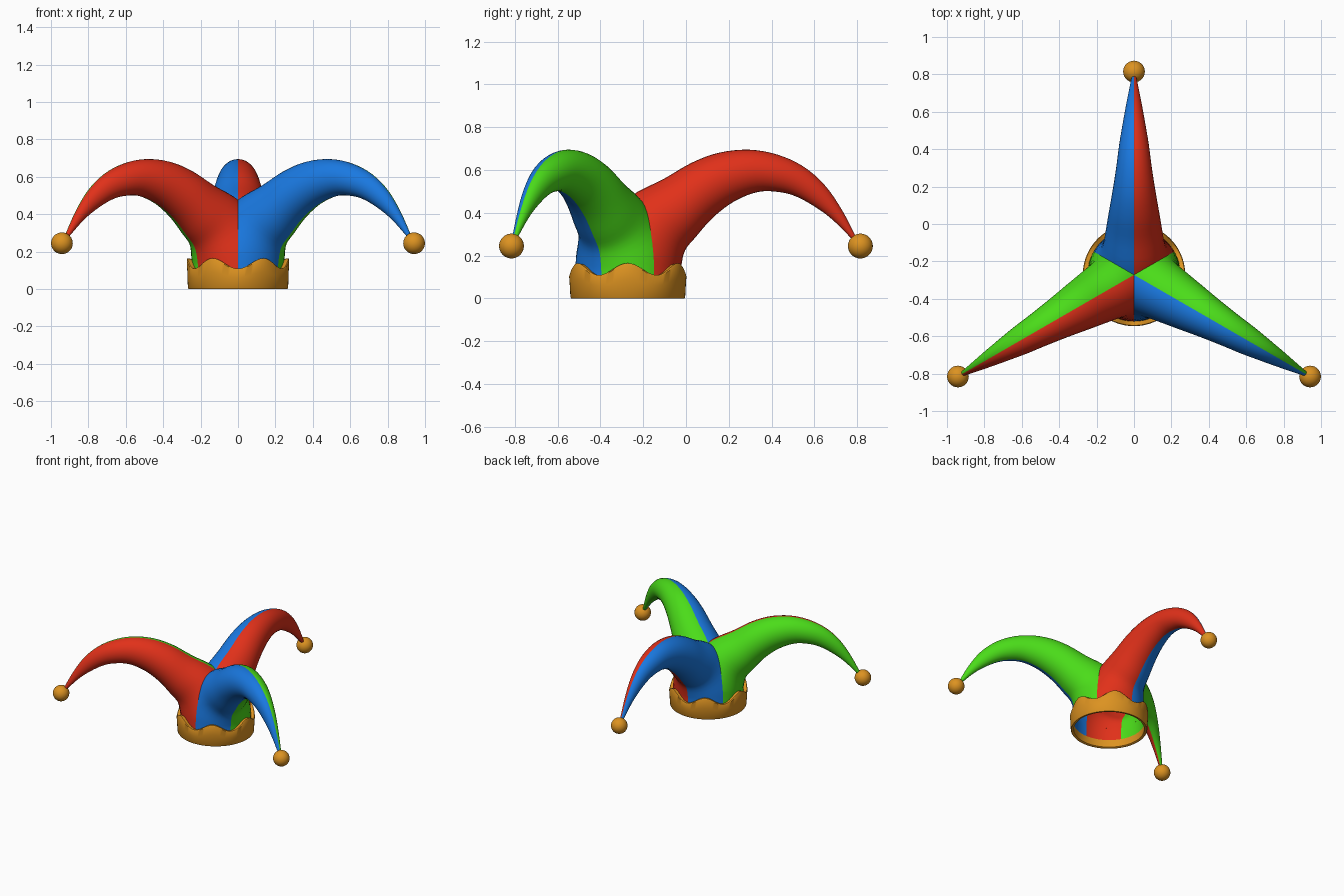
import bpy, bmesh, math
from mathutils import Vector, Matrix

if "Cube" in bpy.data.objects:
    bpy.data.objects.remove(bpy.data.objects["Cube"])

CY = -0.272          # y of the hat axis


def mat(name, rgb):
    m = bpy.data.materials.new(name)
    m.diffuse_color = (*rgb, 1)
    m.use_nodes = True
    m.node_tree.nodes["Principled BSDF"].inputs["Base Color"].default_value = m.diffuse_color
    return m


RED = mat("red", (0.75, 0.03, 0.01))
BLUE = mat("blue", (0.01, 0.19, 0.75))
GREEN = mat("green", (0.07, 0.72, 0.01))
GOLD = mat("gold", (0.72, 0.29, 0.015))


def finish(bm, name, mats, angle=40):
    me = bpy.data.meshes.new(name)
    bm.to_mesh(me)
    bm.free()
    ob = bpy.data.objects.new(name, me)
    bpy.context.collection.objects.link(ob)
    for m in mats:
        me.materials.append(m)
    bpy.ops.object.select_all(action='DESELECT')
    ob.select_set(True)
    bpy.context.view_layer.objects.active = ob
    bpy.ops.object.shade_smooth_by_angle(angle=math.radians(angle))
    return ob


def smooth_rows(rows, n):
    # Catmull-Rom interpolation between section rows
    out = []
    for i in range(len(rows) - 1):
        p0, p1 = rows[max(i - 1, 0)], rows[i]
        p2, p3 = rows[i + 1], rows[min(i + 2, len(rows) - 1)]
        for k in range(n):
            t = k / n
            out.append([0.5 * (2 * b + (c - a) * t + (2 * a - 5 * b + 4 * c - d) * t * t
                               + (3 * b - a - 3 * c + d) * t ** 3)
                        for a, b, c, d in zip(p0, p1, p2, p3)])
    out.append(rows[-1])
    return out


# Horn sections: top (s, z), underside (s, z), half width; s is distance from the axis
SECTIONS = [
    (-.25, .05, .25, .05, .25),
    (-.235, .15, .248, .10, .245),
    (-.16, .30, .25, .15, .225),
    (0, .468, .268, .225, .172),
    (.17, .56, .32, .29, .150),
    (.30, .635, .40, .38, .132),
    (.43, .682, .50, .455, .112),
    (.57, .695, .61, .498, .093),
    (.70, .672, .71, .497, .078),
    (.82, .617, .79, .475, .061),
    (.92, .53, .88, .425, .044),
    (1.0, .415, .96, .365, .028),
    (1.068, .285, .05 + 1.0, .275, .012),
]


def horn(name, heading, right_mat, left_mat):
    bm = bmesh.new()
    seg = 32
    rings = []
    for ts, tz, bs, bz, w in smooth_rows(SECTIONS, 4):
        ring = []
        for j in range(seg):
            a = 2 * math.pi * j / seg
            c = math.cos(a)
            ring.append(bm.verts.new(((ts + bs) / 2 + c * (ts - bs) / 2, w * math.sin(a),
                                      (tz + bz) / 2 + c * (tz - bz) / 2)))
        rings.append(ring)
    for r0, r1 in zip(rings, rings[1:]):
        for j in range(seg):
            k = (j + 1) % seg
            bm.faces.new((r0[j], r0[k], r1[k], r1[j]))
    bm.faces.new(rings[-1])
    bmesh.ops.recalc_face_normals(bm, faces=bm.faces)
    # trim to a 120 degree wedge so the three horns meet in clean valleys, split at the middle
    for side in (1, -1):
        bmesh.ops.bisect_plane(bm, geom=bm.verts[:] + bm.edges[:] + bm.faces[:], dist=1e-5,
                               plane_co=(0, 0, 0), clear_outer=True,
                               plane_no=(-math.sin(math.pi / 3), side * 0.5, 0))
    bmesh.ops.bisect_plane(bm, geom=bm.verts[:] + bm.edges[:] + bm.faces[:], dist=1e-5,
                           plane_co=(0, 0, 0), plane_no=(0, 1, 0))
    for f in bm.faces:
        f.material_index = 1 if f.calc_center_median().y > 0 else 0
    bm.transform(Matrix.Translation((0, CY, 0)) @ Matrix.Rotation(heading, 4, 'Z'))
    finish(bm, name, [right_mat, left_mat])


def bell(name, heading):
    bm = bmesh.new()
    bmesh.ops.create_uvsphere(bm, u_segments=28, v_segments=18, radius=0.058)
    bm.transform(Matrix.Translation((1.087 * math.cos(heading),
                                     CY + 1.087 * math.sin(heading), 0.245)))
    finish(bm, name, [GOLD])


# Three two-coloured horns with bells
for label, deg, right, left in (("back", 90, RED, BLUE),
                                ("left", 210, GREEN, RED),
                                ("right", 330, BLUE, GREEN)):
    horn(label + "_horn", math.radians(deg), right, left)
    bell(label + "_bell", math.radians(deg))

# Headband with a wavy upper edge
bm = bmesh.new()
N = 96
cols = []
for i in range(N):
    a = 2 * math.pi * i / N
    top = 0.137 + 0.028 * math.cos(6 * a)
    prof = [(.247, .06), (.247, .004), (.252, 0), (.264, 0), (.268, .006),
            (.271, top * .55), (.274, top - .006), (.270, top), (.248, top - .004)]
    cols.append([bm.verts.new((r * math.cos(a), CY + r * math.sin(a), z)) for r, z in prof])
for i in range(N):
    c0, c1 = cols[i], cols[(i + 1) % N]
    for j in range(len(c0) - 1):
        bm.faces.new((c0[j], c0[j + 1], c1[j + 1], c1[j]))
bmesh.ops.recalc_face_normals(bm, faces=bm.faces)
finish(bm, "headband", [GOLD])
